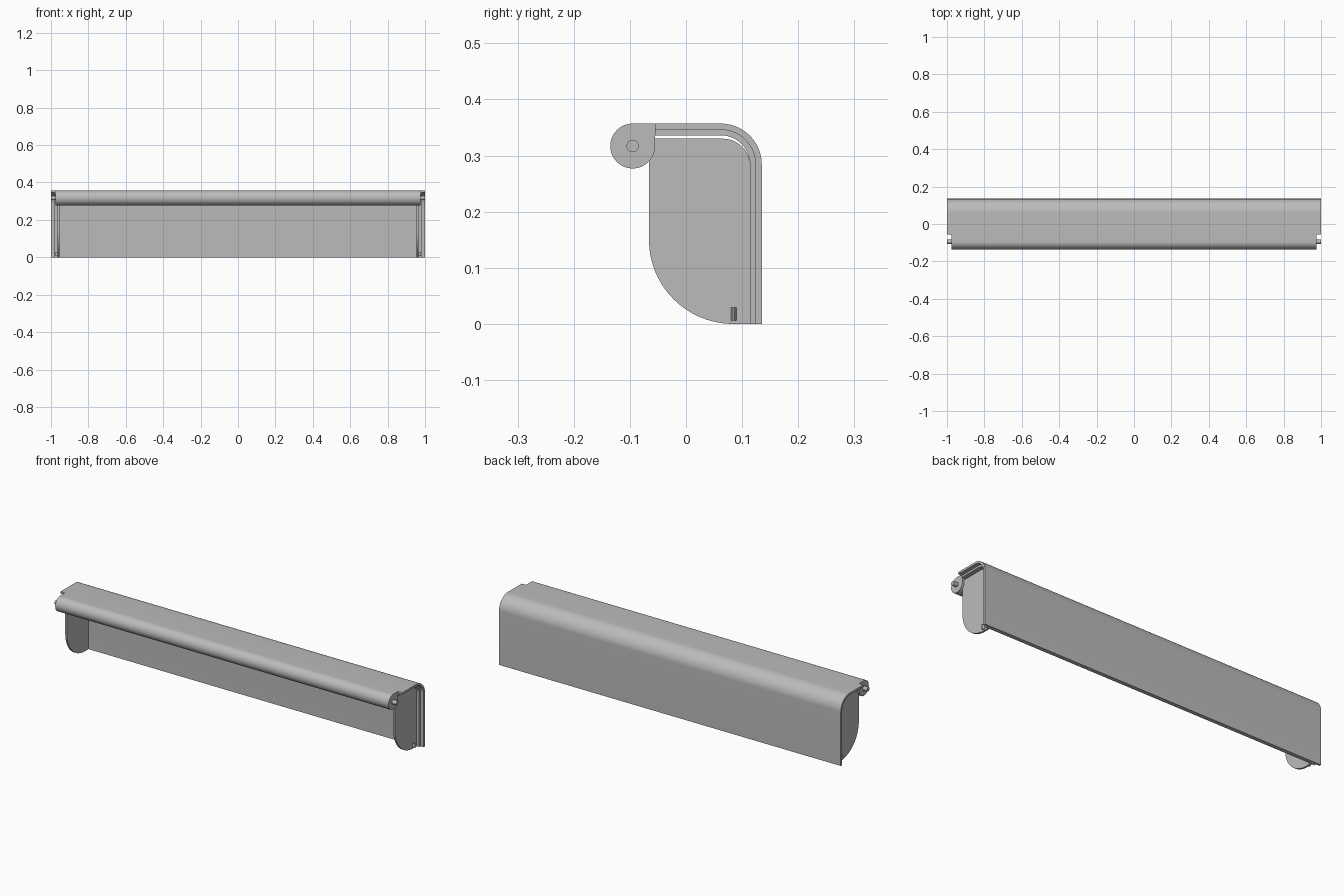
import bpy, bmesh, math

if "Cube" in bpy.data.objects:
    bpy.data.objects.remove(bpy.data.objects["Cube"])

grey = bpy.data.materials.new("plain grey")
grey.diffuse_color = (0.5, 0.5, 0.5, 1)
grey.use_nodes = True
grey.node_tree.nodes["Principled BSDF"].inputs["Base Color"].default_value = grey.diffuse_color


def arc(cy, cz, r, a0, a1, n=20):
    """Points of a circular arc in the y-z plane, angles in degrees."""
    return [(cy + r * math.cos(math.radians(a0 + (a1 - a0) * i / n)),
             cz + r * math.sin(math.radians(a0 + (a1 - a0) * i / n)))
            for i in range(n + 1)]


def extrude_x(name, outline, x0, x1):
    """Solid made by sweeping a y-z outline from x0 to x1."""
    bm = bmesh.new()
    face = bm.faces.new([bm.verts.new((x0, y, z)) for y, z in outline])
    ext = bmesh.ops.extrude_face_region(bm, geom=[face])
    for v in ext["geom"]:
        if isinstance(v, bmesh.types.BMVert):
            v.co.x = x1
    bmesh.ops.recalc_face_normals(bm, faces=bm.faces)
    mesh = bpy.data.meshes.new(name)
    bm.to_mesh(mesh)
    bm.free()
    mesh.materials.append(grey)
    ob = bpy.data.objects.new(name, mesh)
    bpy.context.collection.objects.link(ob)
    bpy.ops.object.select_all(action='DESELECT')
    ob.select_set(True)
    bpy.context.view_layer.objects.active = ob
    bpy.ops.object.shade_smooth_by_angle(angle=math.radians(30))
    return ob


# Bent sheet layers share one bend centre
BY, BZ, FRONT = 0.062, 0.284, -0.055


def bent_layer(name, r_out, r_in, half):
    outer = [(FRONT, BZ + r_out)] + arc(BY, BZ, r_out, 90, 0) + [(BY + r_out, 0)]
    inner = [(BY + r_in, 0)] + arc(BY, BZ, r_in, 0, 90) + [(FRONT, BZ + r_in)]
    return extrude_x(name, outer + inner, -half, half)


bent_layer("outer_cover", 0.073, 0.062, 1.0)
bent_layer("inner_lining", 0.062, 0.052, 0.98)

# Front rolled edge: round bar with a squared corner meeting the cover
RY, RZ, RR = -0.095, 0.317, 0.04
extrude_x("front_roll", arc(RY, RZ, RR, 90, 360, 48) + [(FRONT, RZ + RR)],
          -0.975, 0.975)

# End plate: straight front, large rounded lower corner, small upper back bend
plate = ([(-0.066, 0.33)] + arc(0.084, 0.15, 0.15, 180, 270, 28)
         + [(0.114, 0)] + arc(0.066, 0.282, 0.048, 0, 90))
# Snap wedge near the foot of each plate
wedge = [(0.079, 0.006), (0.091, 0.006), (0.091, 0.029), (0.079, 0.029)]

for side, s in (("right", 1), ("left", -1)):
    extrude_x(side + "_end_plate", plate, s * 0.955, s * 0.965)
    extrude_x(side + "_pivot_pin", arc(RY, RZ, 0.011, 0, 345, 23),
              s * 0.97, s * 1.0)
    clip = extrude_x(side + "_snap_wedge", wedge, s * 0.96, s * 0.978)
    # Taper the outer end to a ridge
    for v in clip.data.vertices:
        if abs(v.co.x) > 0.97:
            v.co.y = 0.085 + (v.co.y - 0.085) * 0.2
